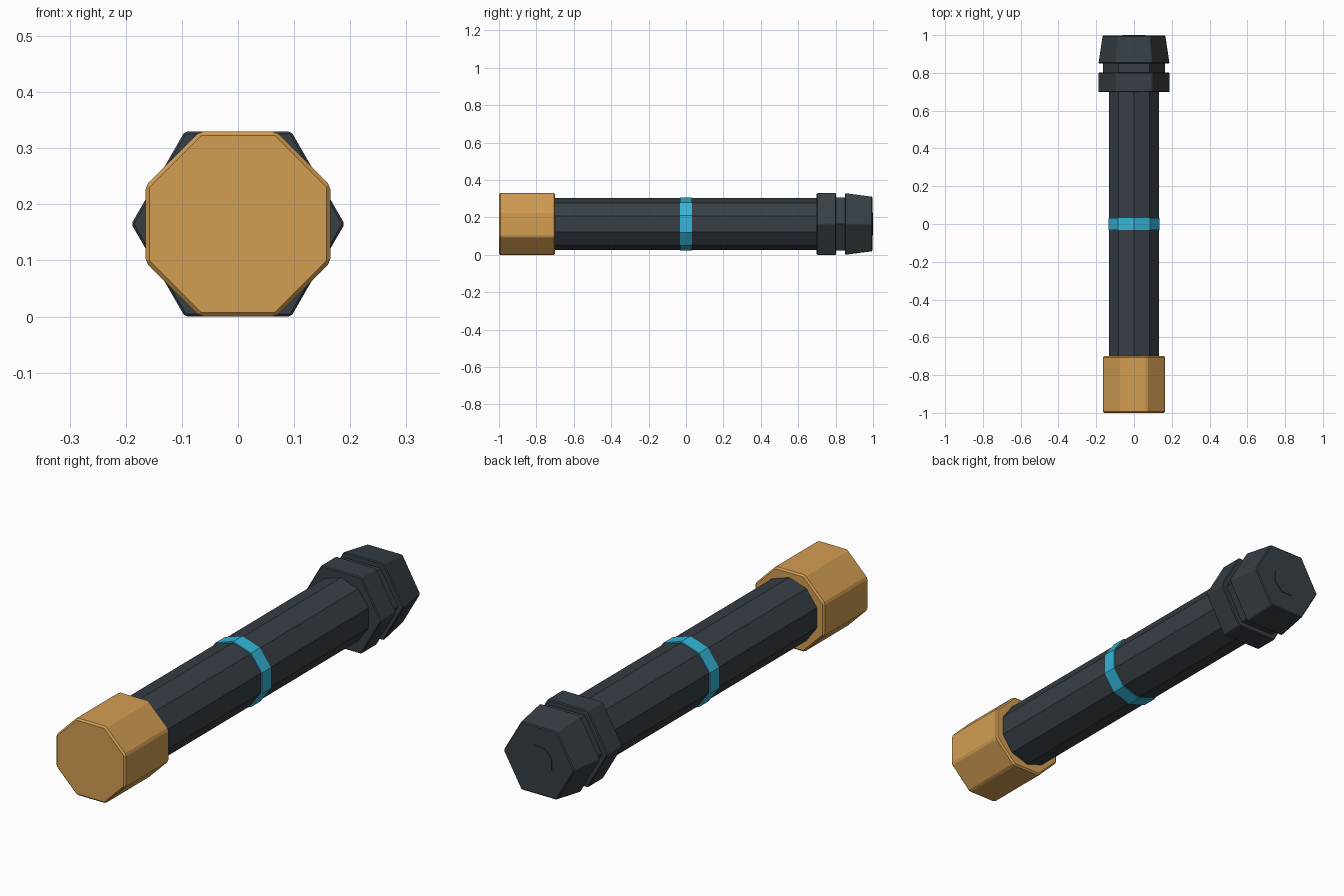
import bpy, bmesh, math

if "Cube" in bpy.data.objects:
    bpy.data.objects.remove(bpy.data.objects["Cube"], do_unlink=True)

AXIS_Z = 0.165


def material(name, rgb):
    mat = bpy.data.materials.new(name)
    mat.use_nodes = True
    color = (*rgb, 1.0)
    mat.diffuse_color = color
    mat.node_tree.nodes["Principled BSDF"].inputs["Base Color"].default_value = color
    return mat


def prism(name, sides, profile, mat, turn=0.0, bevel=0.0):
    """Faceted solid along y; profile lists (y, corner radius) pairs."""
    bm = bmesh.new()
    rings = []
    for y, radius in profile:
        angles = [turn + math.tau * i / sides for i in range(sides)]
        rings.append([bm.verts.new((radius * math.cos(a), y, AXIS_Z + radius * math.sin(a)))
                      for a in angles])
    bm.faces.new(rings[0])
    bm.faces.new(rings[-1])
    for near, far in zip(rings, rings[1:]):
        for i in range(sides):
            j = (i + 1) % sides
            bm.faces.new((near[i], near[j], far[j], far[i]))
    bmesh.ops.recalc_face_normals(bm, faces=bm.faces)
    mesh = bpy.data.meshes.new(name)
    bm.to_mesh(mesh)
    bm.free()
    mesh.materials.append(mat)
    obj = bpy.data.objects.new(name, mesh)
    bpy.context.collection.objects.link(obj)
    if bevel:
        mod = obj.modifiers.new("edge_chamfer", "BEVEL")
        mod.width = bevel
        mod.segments = 1
        mod.limit_method = "ANGLE"
        mod.angle_limit = math.radians(30)
    return obj


dark = material("dark_gunmetal", (0.038, 0.049, 0.060))
gold = material("warm_brass", (0.65, 0.34, 0.085))
cyan = material("bright_cyan", (0.035, 0.46, 0.68))

# Ten-sided barrel and its centre band, both with a corner on top
top_corner = math.pi / 2
prism("barrel", 10, [(-0.75, 0.138), (0.75, 0.138)], dark, top_corner)
prism("centre_band", 10, [(-0.032, 0.143), (0.032, 0.143)], cyan, top_corner)

# Octagonal front cap, flat side up
flat_up = math.pi / 8
prism("front_cap", 8, [(-1.0, 0.1786), (-0.7, 0.1786)], gold, flat_up, 0.007)

# Hexagonal rear end: collar, recessed neck, tapered head
prism("rear_collar", 6, [(0.698, 0.19), (0.802, 0.19)], dark, 0, 0.004)
prism("rear_neck", 6, [(0.79, 0.164), (0.86, 0.164)], dark)
prism("rear_head", 6, [(0.85, 0.19), (0.997, 0.168)], dark, 0, 0.004)
prism("rear_button", 8, [(0.98, 0.067), (1.0, 0.067)], dark, flat_up)
